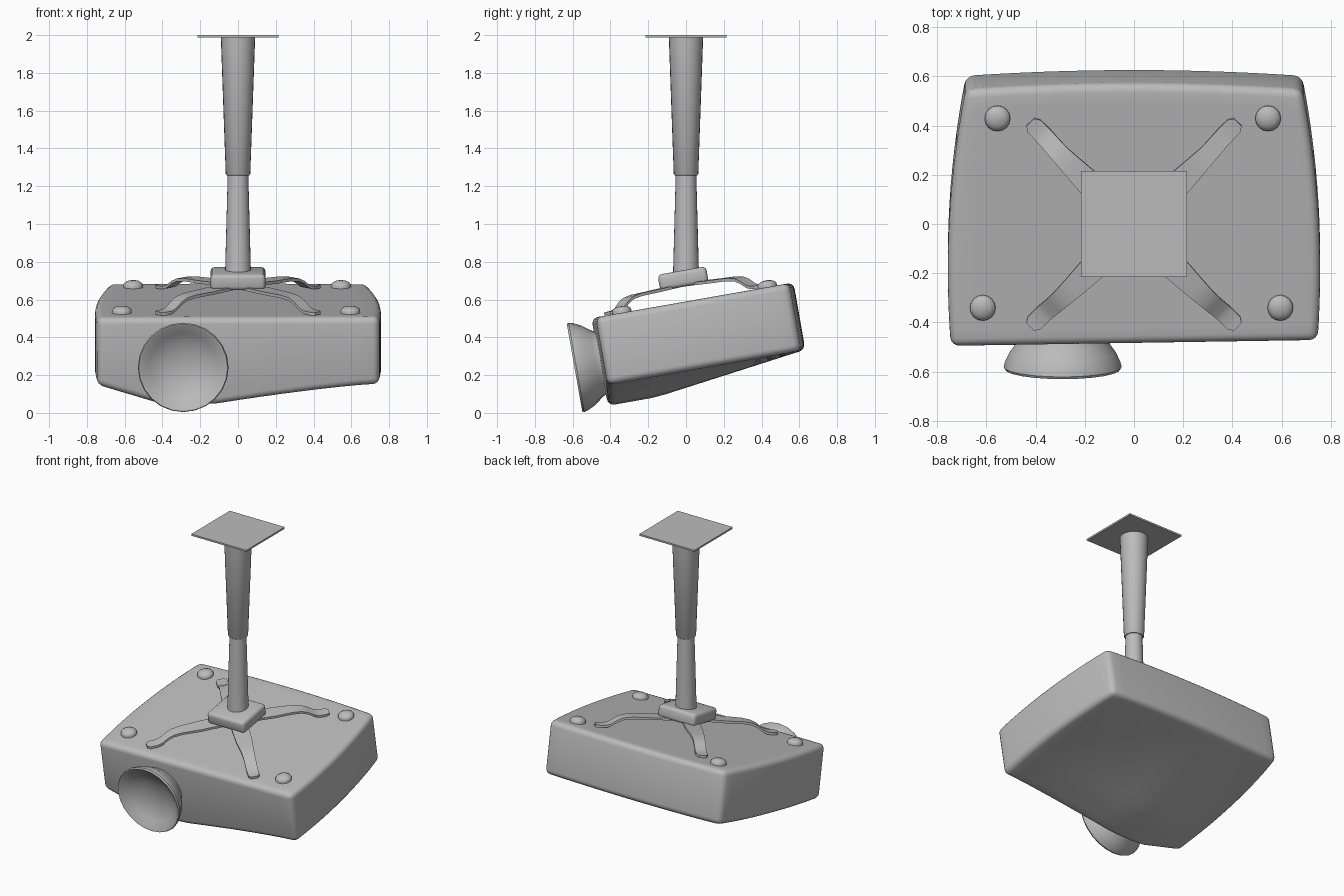
import bpy, bmesh, math
from mathutils import Matrix, Vector

cube = bpy.data.objects.get("Cube")
if cube:
    bpy.data.objects.remove(cube, do_unlink=True)

grey = bpy.data.materials.new("light_grey")
grey.use_nodes = True
grey.diffuse_color = (0.5, 0.5, 0.5, 1)
grey.node_tree.nodes["Principled BSDF"].inputs["Base Color"].default_value = (0.5, 0.5, 0.5, 1)

# Housing and bracket share one tilted frame, whose z = 0 is the housing's upper face
TILT = Matrix.Translation((0, 0, 0.59)) @ Matrix.Rotation(math.radians(10), 4, 'X')
UPRIGHT = Matrix.Identity(4)


def finish(name, bm, frame, angle=40):
    bmesh.ops.recalc_face_normals(bm, faces=bm.faces)
    bm.transform(frame)
    for f in bm.faces:
        f.smooth = True
    mesh = bpy.data.meshes.new(name)
    bm.to_mesh(mesh)
    bm.free()
    mesh.set_sharp_from_angle(angle=math.radians(angle))
    mesh.materials.append(grey)
    obj = bpy.data.objects.new(name, mesh)
    bpy.context.collection.objects.link(obj)
    return obj


def round_edges(bm, width, segments):
    sharp = [e for e in bm.edges if e.is_manifold and e.calc_face_angle() > 0.75]
    bmesh.ops.bevel(bm, geom=sharp, offset=width, segments=segments,
                    profile=0.5, affect='EDGES', clamp_overlap=True)


def box(name, centre, size, frame, width=0):
    bm = bmesh.new()
    bmesh.ops.create_cube(bm, size=1)
    bm.transform(Matrix.Translation(centre) @ Matrix.Diagonal((*size, 1)))
    if width:
        round_edges(bm, width, 3)
    return finish(name, bm, frame)


def lathe(name, profile, frame, steps=24):
    """Spin (radius, height) points around z."""
    bm = bmesh.new()
    verts = [bm.verts.new((r, 0, h)) for r, h in profile]
    edges = [bm.edges.new(pair) for pair in zip(verts, verts[1:])]
    bmesh.ops.spin(bm, geom=verts + edges, cent=(0, 0, 0), axis=(0, 0, 1),
                   angle=math.tau, steps=steps)
    bmesh.ops.remove_doubles(bm, verts=bm.verts, dist=0.0005)
    return finish(name, bm, frame)


# Housing: bowed sides and back, with a belly hanging below the lens
def housing_point(co):
    u, v, top = co.x, co.y, co.z > 0
    front = -0.497 + 0.012 * u
    back = 0.578 - 0.024 * u * u
    y = front + (back - front) * (v + 1) / 2
    x = u * (0.757 - 0.077 * ((y + 0.2) / 0.77) ** 2)
    if top:
        return Vector((x, y, 0))
    left = min(1, max(0, (x + 0.75) / 0.36))
    right = min(1, max(0, (0.75 - x) / 0.9)) ** 1.3
    rear = min(1, max(0, (0.57 - y) / 0.81))
    return Vector((x, y, -0.362 - 0.11 * left * right * rear))


bm = bmesh.new()
bmesh.ops.create_cube(bm, size=2)
level = [e for e in bm.edges if abs(e.verts[0].co.z - e.verts[1].co.z) < 0.1]
bmesh.ops.subdivide_edges(bm, edges=level, cuts=13, use_grid_fill=True)
for vert in bm.verts:
    vert.co = housing_point(vert.co)
bmesh.ops.recalc_face_normals(bm, faces=bm.faces)
round_edges(bm, 0.035, 4)
finish("projector_housing", bm, TILT)

# Flared lens hood with a hollow front
lathe("lens_hood",
      [(0, 0.4), (0.15, 0.42), (0.165, 0.5), (0.185, 0.53), (0.215, 0.57), (0.234, 0.61),
       (0.24, 0.632), (0.235, 0.642), (0.222, 0.638), (0.18, 0.605), (0.1, 0.572), (0, 0.56)],
      TILT @ Matrix.Translation((-0.29, 0, -0.243)) @ Matrix.Rotation(math.pi / 2, 4, 'X'))

# Domed feet on the upper face
feet = {"front_right": (-0.615, -0.345), "front_left": (0.595, -0.345),
        "back_right": (-0.555, 0.437), "back_left": (0.545, 0.437)}
for place, (x, y) in feet.items():
    lathe(place + "_foot",
          [(0.052, -0.02), (0.052, 0.012), (0.047, 0.022), (0.03, 0.032), (0, 0.037)],
          TILT @ Matrix.Translation((x, y, 0)), 16)

# Bracket hub
box("bracket_hub", (0, 0.006, 0.122), (0.29, 0.26, 0.086), TILT, 0.022)

# Four bent strap arms: (distance, height, half width) along each diagonal
ARM = [(0.05, 0.088, 0.055), (0.25, 0.08, 0.053), (0.36, 0.077, 0.044), (0.42, 0.068, 0.039),
       (0.46, 0.05, 0.038), (0.5, 0.022, 0.037), (0.53, 0.012, 0.037), (0.575, 0.01, 0.036),
       (0.597, 0.01, 0.022)]
for place, turn in zip(("back_left", "back_right", "front_right", "front_left"),
                       (45, 135, 225, 315)):
    bm = bmesh.new()
    rings = [[bm.verts.new((d, s * w, h + t)) for s, t in
              ((-1, -0.008), (1, -0.008), (1, 0.008), (-1, 0.008))] for d, h, w in ARM]
    for a, b in zip(rings, rings[1:]):
        for i in range(4):
            j = (i + 1) % 4
            bm.faces.new((a[i], a[j], b[j], b[i]))
    bm.faces.new(rings[0])
    bm.faces.new(rings[-1])
    finish(place + "_arm", bm, TILT @ Matrix.Rotation(math.radians(turn), 4, 'Z'))

# Telescopic pole and ceiling plate
lathe("lower_pole", [(0, 0.72), (0.069, 0.72), (0.054, 1.28), (0, 1.28)], UPRIGHT)
lathe("upper_pole", [(0, 1.258), (0.06, 1.258), (0.065, 1.265), (0.091, 1.992), (0, 1.992)], UPRIGHT)
box("ceiling_plate", (0, 0, 1.994), (0.43, 0.43, 0.012), UPRIGHT)
